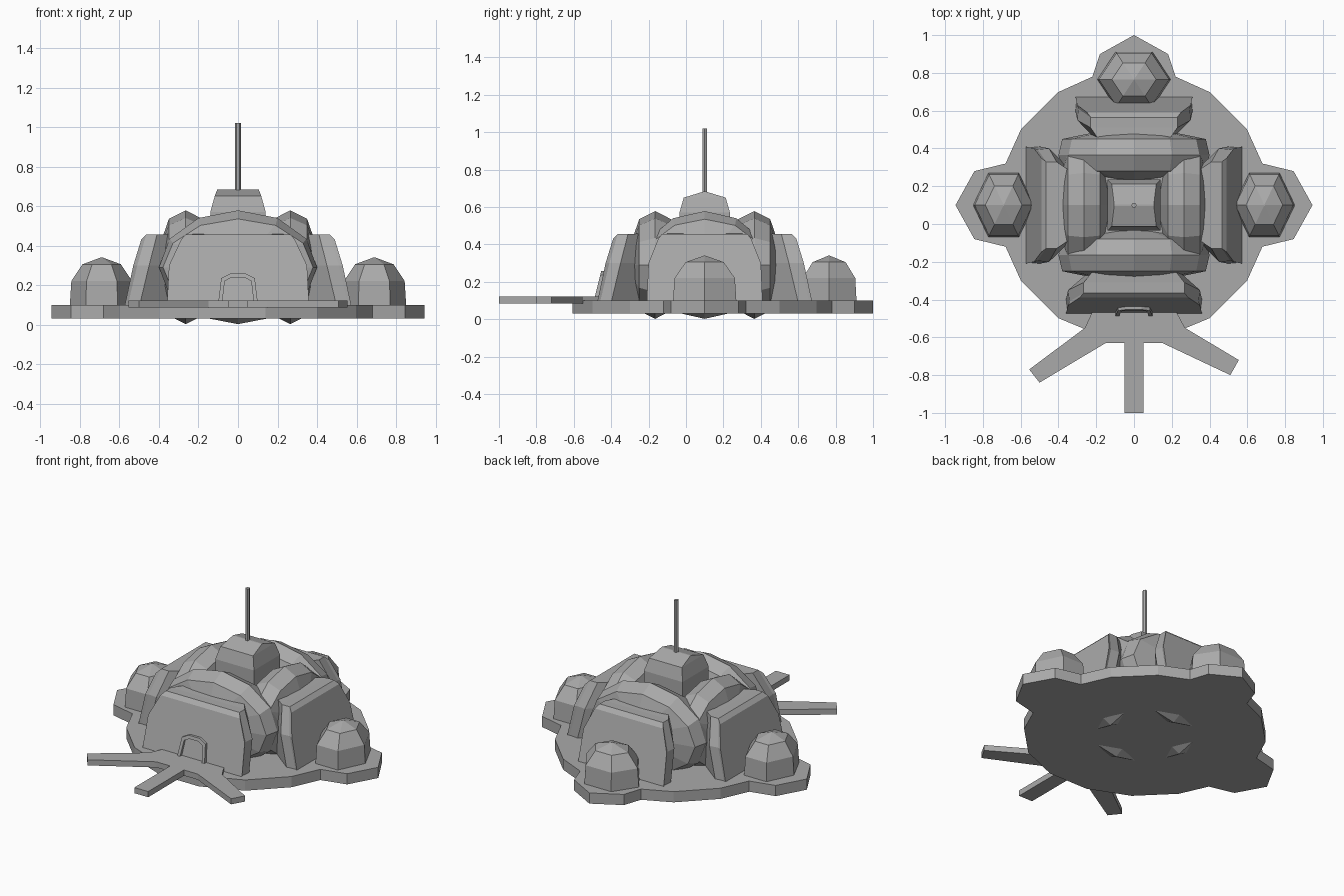
import bpy, bmesh
from math import sin, cos, pi, radians
from mathutils import Matrix, Vector

old = bpy.data.objects.get("Cube")
if old:
    bpy.data.objects.remove(old, do_unlink=True)

grey = bpy.data.materials.new("stone grey")
grey.use_nodes = True
colour = (0.4, 0.4, 0.4, 1)
grey.diffuse_color = colour
grey.node_tree.nodes["Principled BSDF"].inputs["Base Color"].default_value = colour
CENTRE = Vector((0, 0.1, 0))


def loft(name, rings, angle=0, origin=CENTRE):
    """Bridge matching rings of points, cap the ends, turn about z."""
    bm = bmesh.new()
    loops = [[bm.verts.new(p) for p in ring] for ring in rings]
    n = len(loops[0])
    for a, b in zip(loops, loops[1:]):
        for i in range(n):
            j = (i + 1) % n
            bm.faces.new((a[i], a[j], b[j], b[i]))
    bm.faces.new(loops[0][::-1])
    bm.faces.new(loops[-1])
    bm.transform(Matrix.Translation(origin) @ Matrix.Rotation(angle, 4, 'Z'))
    bmesh.ops.recalc_face_normals(bm, faces=bm.faces)
    mesh = bpy.data.meshes.new(name)
    bm.to_mesh(mesh)
    bm.free()
    mesh.materials.append(grey)
    obj = bpy.data.objects.new(name, mesh)
    bpy.context.collection.objects.link(obj)
    return obj


def prism(name, outline, z0, z1, origin=CENTRE):
    return loft(name, [[(x, y, z) for x, y in outline] for z in (z0, z1)], 0, origin)


def polygon(sides, rx, ry, start=0):
    return [(rx * cos(start + 2 * pi * i / sides), ry * sin(start + 2 * pi * i / sides))
            for i in range(sides)]


# Base slab: sixteen-sided disc with three pointed lobes
outline = []
for quarter in range(4):
    a = quarter * pi / 2
    if quarter == 3:
        part = [(0.72 * cos(t), 0.72 * sin(t)) for t in (-pi / 16, pi / 16)]
    else:
        tip = 0.9 if quarter == 1 else 0.945
        part = [(0.68, -0.22), (tip - 0.1, -0.18), (tip, 0), (tip - 0.1, 0.18), (0.68, 0.22)]
    part += [(0.72 * cos(t), 0.72 * sin(t)) for t in (3 * pi / 16, 5 * pi / 16)]
    outline += [(x * cos(a) - y * sin(a), x * sin(a) + y * cos(a)) for x, y in part]
prism("base_slab", outline, 0.03, 0.10)

# Entrance platform with three walkways
walk = [(0.05, -1), (0.05, -0.63), (0.15, -0.63), (0.51, -0.80), (0.555, -0.72),
        (0.27, -0.55), (0.2, -0.42), (-0.2, -0.42), (-0.26, -0.55), (-0.555, -0.77),
        (-0.50, -0.84), (-0.15, -0.63), (-0.05, -0.63), (-0.05, -1)]
prism("walkways", walk, 0.085, 0.122, Vector())

# Four faceted lens-shaped lobes and four sloped buttresses
sides = (("left", 0, 0.34, 0.31), ("back", 90, 0.40, 0.31),
         ("right", 180, 0.34, 0.31), ("front", 270, 0.40, 0.36))
for side, degrees, length, w in sides:
    turn = radians(degrees)
    rings = []
    for r, s, t in ((-0.13, 0.4, 0.4), (-0.085, 0.95, 0.85), (0, 1, 1),
                    (0.085, 0.95, 0.85), (0.13, 0.4, 0.4)):
        rings.append([(0.265 + r, u, 0.29 + z)
                      for u, z in polygon(12, length * s, 0.288 * t)])
    loft(side + "_lobe", rings, turn)

    stations = []
    for widths, depths, rise in (((1, 0.97, 0.8), (0.575, 0.53, 0.49), 0),
                                 ((0.98, 0.95, 0.74), (0.56, 0.51, 0.465), 0.025),
                                 ((1, 0.97, 0.74), (0.50, 0.45, 0.41), 0.025),
                                 ((0.55, 0.52, 0.5), (0.32, 0.31, 0.30), 0.03)):
        half = list(zip(widths, depths, (0.09, 0.30, 0.43 + rise)))
        stations.append([(r, k * w, z) for k, r, z in half]
                        + [(r, -k * w, z) for k, r, z in reversed(half)])
    loft(side + "_buttress", stations, turn)

# Central core filling the gaps between the lobes
prism("core", polygon(8, 0.3, 0.3, pi / 8), 0.06, 0.40)

# Small six-sided domes on the slab lobes
for name, x, y, rx, ry in (("left_dome", 0.69, 0, 0.162, 0.196),
                           ("right_dome", -0.69, 0, 0.162, 0.196),
                           ("back_dome", 0, 0.665, 0.195, 0.17)):
    rings = [[(px, py, z) for px, py in polygon(6, rx * s, ry * s)]
             for s, z in ((1, 0.09), (0.95, 0.22), (0.6, 0.305), (0.02, 0.34))]
    loft(name, rings, 0, CENTRE + Vector((x, y, 0)))

# Tower with a low ridged roof, and its mast
tower = []
for hx, hy, z in ((0.14, 0.135, 0.40), (0.14, 0.135, 0.57), (0.118, 0.112, 0.65),
                  (0.105, 0.004, 0.683)):
    tower.append([(hx, hy, z), (-hx, hy, z), (-hx, -hy, z), (hx, -hy, z)])
loft("tower", tower)
prism("mast", polygon(6, 0.014, 0.014), 0.66, 1.02)

# Door frame: a raised arch leaning with the front wall
outer = [(0.10, 0.11), (0.085, 0.235), (0.04, 0.258)]
inner = [(0.08, 0.11), (0.067, 0.22), (0.033, 0.238)]
arch = []
for line in (outer, inner):
    path = line + [(-x, z) for x, z in reversed(line)]
    arch.append(path if line is outer else path[::-1])
shape = arch[0] + arch[1]
loft("door_frame", [[(x, y + 0.25 * (z - 0.11), z) for x, z in shape]
                    for y in (-0.49, -0.42)], 0, Vector())
